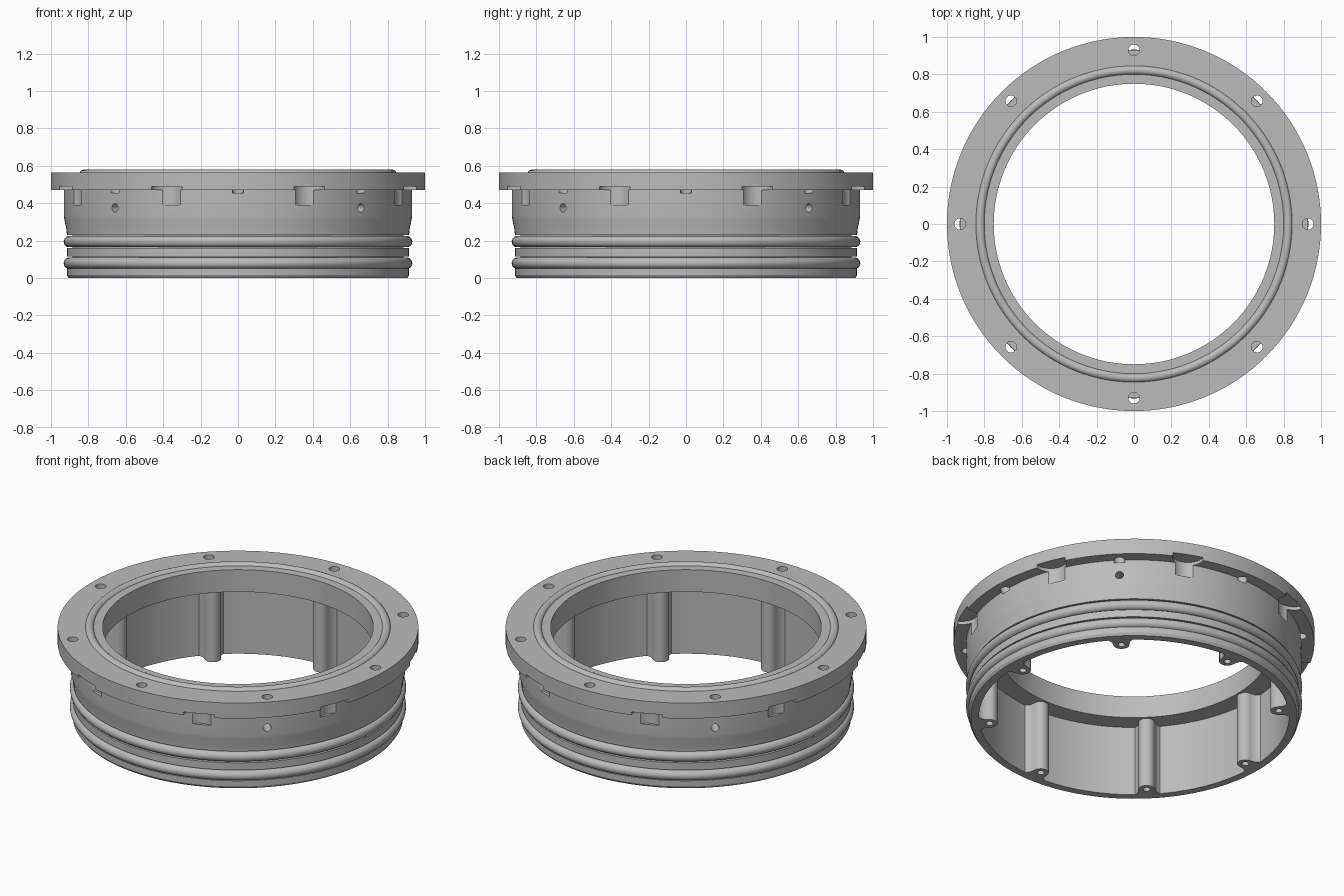
import bpy, bmesh
from math import pi, cos, sin, radians
from mathutils import Matrix, Vector

old = bpy.data.objects.get("Cube")
if old:
    bpy.data.objects.remove(old, do_unlink=True)

SEGMENTS = 128
grey = bpy.data.materials.new("satin_grey")
grey.use_nodes = True
grey.diffuse_color = (0.5, 0.5, 0.5, 1)
grey.node_tree.nodes["Principled BSDF"].inputs["Base Color"].default_value = (0.5, 0.5, 0.5, 1)


def make_object(name, bm):
    bmesh.ops.recalc_face_normals(bm, faces=bm.faces)
    mesh = bpy.data.meshes.new(name)
    bm.to_mesh(mesh)
    bm.free()
    mesh.materials.append(grey)
    obj = bpy.data.objects.new(name, mesh)
    bpy.context.scene.collection.objects.link(obj)
    return obj


def lathe(name, profile):
    """Revolve a closed (radius, height) profile around z."""
    bm = bmesh.new()
    rings = [[bm.verts.new((r * cos(a), r * sin(a), z)) for r, z in profile]
             for a in (2 * pi * i / SEGMENTS for i in range(SEGMENTS))]
    for i, ring in enumerate(rings):
        after = rings[(i + 1) % SEGMENTS]
        for j in range(len(profile)):
            k = (j + 1) % len(profile)
            bm.faces.new((ring[j], ring[k], after[k], after[j]))
    return make_object(name, bm)


def seal(name, radius, height, thickness):
    steps = [2 * pi * i / 20 for i in range(20)]
    return lathe(name, [(radius + thickness * cos(a), height + thickness * sin(a)) for a in steps])


def add_cylinder(bm, radius, depth, matrix, sides=24):
    bmesh.ops.create_cone(bm, cap_ends=True, segments=sides, radius1=radius,
                          radius2=radius, depth=depth, matrix=matrix)


def cut(obj, cutter):
    """Subtract the cutter and bake the result."""
    mod = obj.modifiers.new("holes", 'BOOLEAN')
    mod.operation, mod.solver, mod.object = 'DIFFERENCE', 'EXACT', cutter
    graph = bpy.context.evaluated_depsgraph_get()
    mesh = bpy.data.meshes.new_from_object(obj.evaluated_get(graph))
    obj.modifiers.clear()
    obj.data = mesh


# Flanged collar with two seal grooves
collar = lathe("flanged_collar", [
    (0.86, 0), (0.905, 0), (0.915, 0.015), (0.915, 0.05), (0.885, 0.05),
    (0.885, 0.115), (0.915, 0.115), (0.915, 0.16), (0.885, 0.16),
    (0.885, 0.23), (0.915, 0.23), (0.917, 0.26), (0.928, 0.31), (0.93, 0.33),
    (0.93, 0.47), (1, 0.47), (1, 0.565), (0.75, 0.565), (0.75, 0.43), (0.86, 0.43)])

# Rubber seals
seals = [seal("lower_seal", 0.902, 0.08, 0.03),
         seal("upper_seal", 0.902, 0.195, 0.03),
         seal("top_seal", 0.823, 0.555, 0.025)]

# Inner screw bosses: round nose flaring into the wall
arc = [(0.805 - 0.045 * cos(a), 0.045 * sin(a))
       for a in (radians(-90 + 15 * i) for i in range(13))]
flare = [(0.835, 0.05), (0.85, 0.062), (0.875, 0.085)]
outline = [(x, -y) for x, y in reversed(flare)] + arc + flare
bm = bmesh.new()
for i in range(8):
    turn = Matrix.Rotation(i * pi / 4, 3, 'Z')
    base = bm.faces.new([bm.verts.new(turn @ Vector((x, y, 0))) for x, y in outline])
    extruded = bmesh.ops.extrude_face_region(bm, geom=[base], use_keep_orig=True)
    top = [v for v in extruded["geom"] if isinstance(v, bmesh.types.BMVert)]
    bmesh.ops.translate(bm, verts=top, vec=(0, 0, 0.44))
bosses = make_object("screw_bosses", bm)

# Cutters: flange holes, spot-faces, blind screw holes and side holes
bm = bmesh.new()
for i in range(8):
    turn = Matrix.Rotation(i * pi / 4, 4, 'Z')
    half = Matrix.Rotation((i + 0.5) * pi / 4, 4, 'Z')
    add_cylinder(bm, 0.03, 0.245, turn @ Matrix.Translation((0.93, 0, 0.5775)))
    add_cylinder(bm, 0.088, 0.1, half @ Matrix.Translation((1, 0, 0.44)), 40)
    add_cylinder(bm, 0.02, 0.3, turn @ Matrix.Translation((0.805, 0, 0)))
    if i % 2:
        add_cylinder(bm, 0.023, 0.2, turn @ Matrix.Translation((0.91, 0, 0.375))
                     @ Matrix.Rotation(pi / 2, 4, 'Y'))
cutter = make_object("hole_cutter", bm)
cutter.hide_render = True
for part in (collar, bosses):
    cut(part, cutter)
bpy.data.objects.remove(cutter, do_unlink=True)

# Smooth shading with crisp edges
bpy.ops.object.select_all(action='DESELECT')
for part in [collar, bosses] + seals:
    part.select_set(True)
bpy.context.view_layer.objects.active = collar
bpy.ops.object.shade_smooth_by_angle(angle=radians(30))
